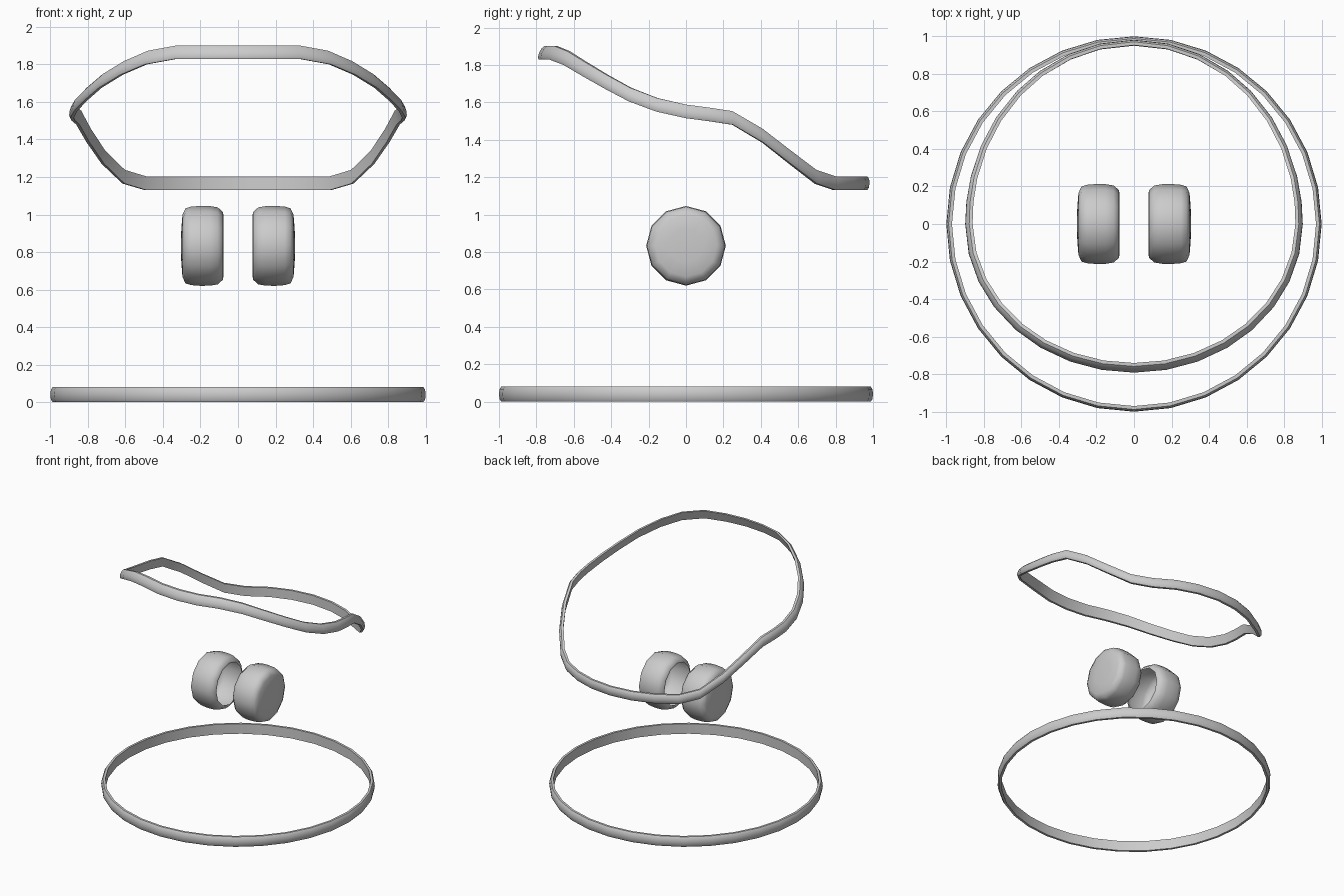
import bpy, bmesh
from math import cos, sin, pi, sqrt, radians

if "Cube" in bpy.data.objects:
    bpy.data.objects.remove(bpy.data.objects["Cube"])


def make_object(name, rings, closed_profile, closed_path, cap=None, angle=40):
    """Skin a list of point rings; cap is an optional centre point on the last ring row."""
    bm = bmesh.new()
    grid = [[bm.verts.new(p) for p in ring] for ring in rings]
    n, m = len(grid), len(grid[0])
    for i in range(n if closed_path else n - 1):
        for j in range(m if closed_profile else m - 1):
            a, b = grid[i], grid[(i + 1) % n]
            k = (j + 1) % m
            bm.faces.new((a[j], b[j], b[k], a[k]))
    if cap:
        c = bm.verts.new(cap)
        last = grid[-1]
        for j in range(m):
            bm.faces.new((last[j], last[(j + 1) % m], c))
    bmesh.ops.recalc_face_normals(bm, faces=bm.faces)
    mesh = bpy.data.meshes.new(name)
    bm.to_mesh(mesh)
    bm.free()
    ob = bpy.data.objects.new(name, mesh)
    bpy.context.collection.objects.link(ob)
    bpy.ops.object.select_all(action='DESELECT')
    ob.select_set(True)
    bpy.context.view_layer.objects.active = ob
    bpy.ops.object.shade_smooth_by_angle(angle=radians(angle))
    return ob


# Band cross-section: (inset from outer edge, height)
band = [(0.03, 0.0), (0.012, 0.0), (0.003, 0.014), (0.0, 0.04),
        (0.003, 0.066), (0.012, 0.08), (0.03, 0.08)]

# Base ring
base = []
for i in range(32):
    a = 2 * pi * i / 32
    base.append([((1 - d) * cos(a), (1 - d) * sin(a), z) for d, z in band])
make_object("base_ring", base, True, True)

# Wavy upper rim: (y, bottom height) from back to front, x follows two half ellipses
path = [(0.98, 1.13), (0.96, 1.13), (0.905, 1.13), (0.815, 1.13), (0.71, 1.165),
        (0.57, 1.27), (0.42, 1.385), (0.255, 1.48), (0.12, 1.50), (0.0, 1.515),
        (-0.16, 1.55), (-0.31, 1.605), (-0.445, 1.675), (-0.57, 1.745),
        (-0.665, 1.80), (-0.74, 1.828), (-0.785, 1.828), (-0.80, 1.828)]
half = []
for y, z in path:
    ry = 0.98 if y >= 0 else 0.80
    half.append((0.905 * sqrt(max(0, 1 - (y / ry) ** 2)), y, z))
loop = half + [(-x, y, z) for x, y, z in half[-2:0:-1]]
rim = []
for x, y, z in loop:
    lean = 0.015 - 0.018 * y          # the band leans inward towards the front
    r = sqrt(x * x + y * y)
    ring = []
    for d, h in band:
        s = 1 - (d + lean * h / 0.08) / r
        ring.append((x * s, y * s, z + h * 0.91))
    rim.append(ring)
make_object("wavy_rim", rim, True, True)

# Pair of open cups with domed outer ends: (x, radius)
cup = [(0.078, 0.165), (0.08, 0.18), (0.108, 0.205), (0.15, 0.212), (0.20, 0.213),
       (0.25, 0.209), (0.28, 0.2), (0.296, 0.165), (0.302, 0.09)]
for name, side in (("right_cup", 1), ("left_cup", -1)):
    rings = [[(side * x, r * sin(2 * pi * j / 12), 0.833 + r * cos(2 * pi * j / 12))
              for j in range(12)] for x, r in cup]
    make_object(name, rings, True, False, (side * 0.305, 0, 0.833), 50)
